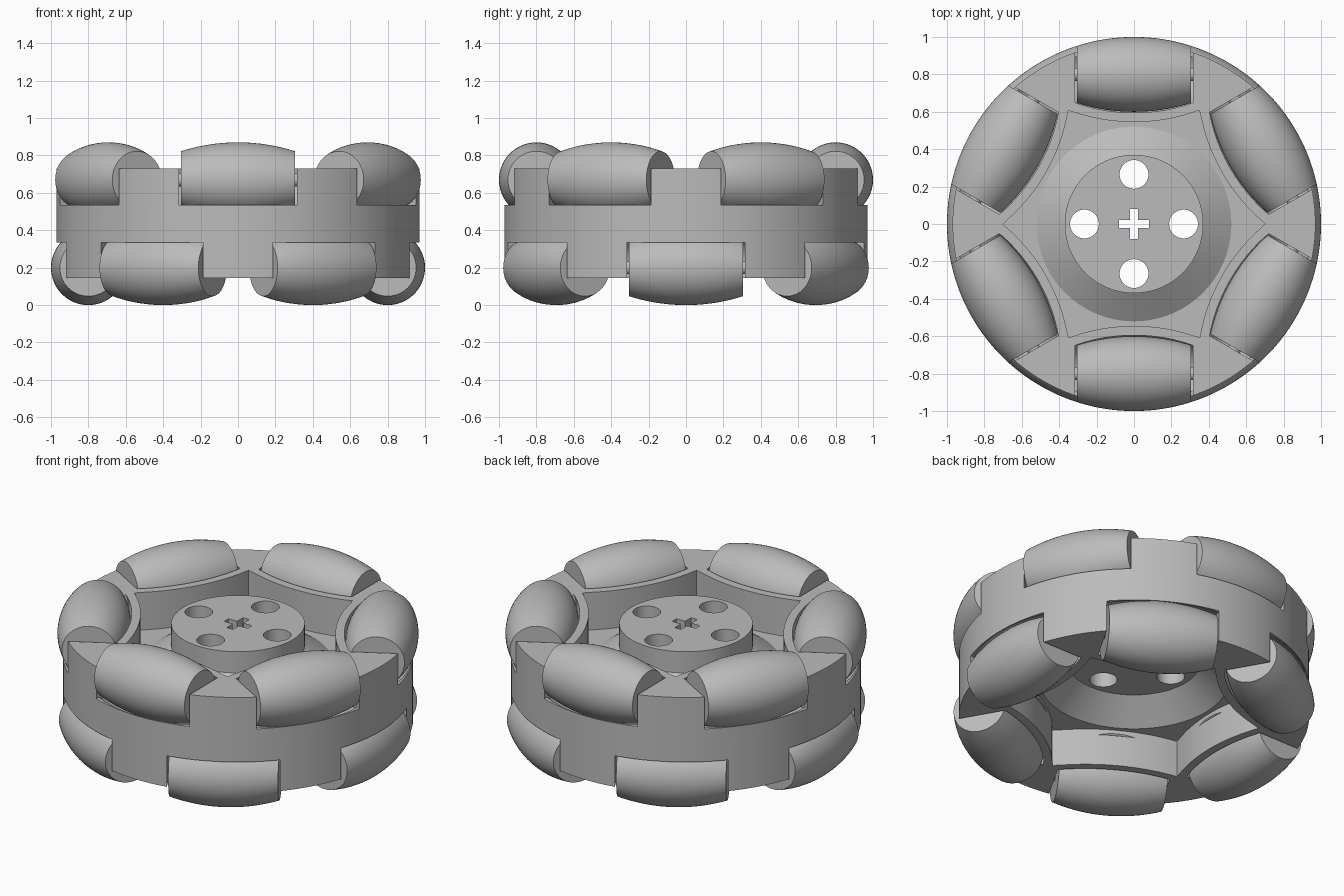
import bpy, bmesh, math
from mathutils import Matrix

if "Cube" in bpy.data.objects:
    bpy.data.objects.remove(bpy.data.objects["Cube"])

grey = bpy.data.materials.new("light_grey")
grey.use_nodes = True
colour = (0.5, 0.5, 0.5, 1)
grey.diffuse_color = colour
grey.node_tree.nodes["Principled BSDF"].inputs["Base Color"].default_value = colour

TOP, BOTTOM, MID = 0.73, 0.145, 0.435
RIM = 0.97          # body radius
AXLE_R = 0.8        # distance of roller axles from the wheel axis
AXLE_Z = 0.235      # roller height above or below the mid plane


def add_object(name, bm, matrix=Matrix()):
    bmesh.ops.recalc_face_normals(bm, faces=bm.faces)
    mesh = bpy.data.meshes.new(name)
    bm.to_mesh(mesh)
    bm.free()
    mesh.transform(matrix)
    mesh.materials.append(grey)
    obj = bpy.data.objects.new(name, mesh)
    bpy.context.scene.collection.objects.link(obj)
    return obj


def lathe(name, profile, sides, matrix=Matrix()):
    """Solid of revolution about z from (radius, z) points, capped at both ends."""
    bm = bmesh.new()
    rings = []
    for r, z in profile:
        rings.append([bm.verts.new((r * math.cos(k * math.tau / sides),
                                    r * math.sin(k * math.tau / sides), z))
                      for k in range(sides)])
    for a, b in zip(rings, rings[1:]):
        for k in range(sides):
            n = (k + 1) % sides
            bm.faces.new((a[k], a[n], b[n], b[k]))
    bm.faces.new(rings[0])
    bm.faces.new(rings[-1])
    return add_object(name, bm, matrix)


def prism(name, outline, z0, z1):
    """Upright prism from a plan outline."""
    bm = bmesh.new()
    low = [bm.verts.new((x, y, z0)) for x, y in outline]
    high = [bm.verts.new((x, y, z1)) for x, y in outline]
    bm.faces.new(low)
    bm.faces.new(high)
    for k in range(len(low)):
        n = (k + 1) % len(low)
        bm.faces.new((low[k], low[n], high[n], high[k]))
    return add_object(name, bm)


def box(name, size, matrix):
    bm = bmesh.new()
    bmesh.ops.create_cube(bm, size=1, matrix=Matrix.Diagonal((*size, 1)))
    return add_object(name, bm, matrix)


def combine(target, tool, operation="DIFFERENCE"):
    """Apply a boolean and discard the tool object."""
    mod = target.modifiers.new("cut", "BOOLEAN")
    mod.operation, mod.solver, mod.object = operation, "EXACT", tool
    graph = bpy.context.evaluated_depsgraph_get()
    mesh = bpy.data.meshes.new_from_object(target.evaluated_get(graph))
    target.modifiers.clear()
    target.data = mesh
    bpy.data.objects.remove(tool)


def smooth(obj):
    bpy.ops.object.select_all(action="DESELECT")
    obj.select_set(True)
    bpy.context.view_layer.objects.active = obj
    bpy.ops.object.shade_smooth_by_angle(angle=math.radians(30))


def barrel(half, clearance, steps):
    """Roller profile whose crown follows the wheel's outer circle."""
    ts = [half * (2 * k / steps - 1) for k in range(steps + 1)]
    return [(math.sqrt(1 - t * t) - AXLE_R + clearance, t) for t in ts]


def recess_outline(turn):
    """Six-sided opening whose sides bow inwards behind the rollers."""
    points = []
    for side in range(6):
        a = turn + side * math.pi / 3
        for k in range(16):
            t = 0.349 * (k / 8 - 1)
            r = 1.545 - math.sqrt(1 - t * t)
            points.append((r * math.cos(a) - t * math.sin(a),
                           r * math.sin(a) + t * math.cos(a)))
    return points


# Wheel body with a recess on each face
body = lathe("wheel_body", [(RIM, BOTTOM), (RIM, TOP)], 144)
combine(body, prism("cutter", recess_outline(math.pi / 6), 0.50, 1))
combine(body, prism("cutter", recess_outline(0), -0.2, 0.37))

# Raised hub with a flared foot, hollowed from below
hub = [(0.525, 0.43), (0.525, 0.497), (0.37, 0.60), (0.37, TOP)]
combine(body, lathe("cutter", hub, 96), "UNION")
combine(body, lathe("cutter", [(0.56, 0.335), (0.37, 0.50)], 96))

# Round holes and the cross-shaped axle hole
for k in range(4):
    a = k * math.pi / 2
    place = Matrix.Translation((0.265 * math.cos(a), 0.265 * math.sin(a), 0))
    combine(body, lathe("cutter", [(0.077, 0.2), (0.077, 1)], 40, place))
arm, half = 0.079, 0.021
cross = [(arm, -half), (arm, half), (half, half), (half, arm), (-half, arm), (-half, half),
         (-arm, half), (-arm, -half), (-half, -half), (-half, -arm), (half, -arm), (half, -half)]
combine(body, prism("cutter", cross, 0.2, 1))

# Two staggered rows of rollers, each with its pocket and axle pin
for row, sign, turn in (("upper", 1, math.pi / 6), ("lower", -1, 0)):
    for k in range(6):
        spin = Matrix.Rotation(turn + k * math.pi / 3, 4, "Z")
        axle = (spin @ Matrix.Translation((AXLE_R, 0, MID + sign * AXLE_Z))
                @ Matrix.Rotation(math.pi / 2, 4, "X"))
        combine(body, lathe("cutter", barrel(0.315, 0.014, 12), 40, axle))
        slot = spin @ Matrix.Translation((0.97, 0, MID + sign * 0.3))
        combine(body, box("cutter", (0.34, 0.6299, 0.4), slot))
        smooth(lathe(f"{row}_roller_{k + 1}", barrel(0.305, 0, 20), 56, axle))
        smooth(lathe(f"{row}_axle_pin_{k + 1}", [(0.035, -0.33), (0.035, 0.33)], 20, axle))

smooth(body)
